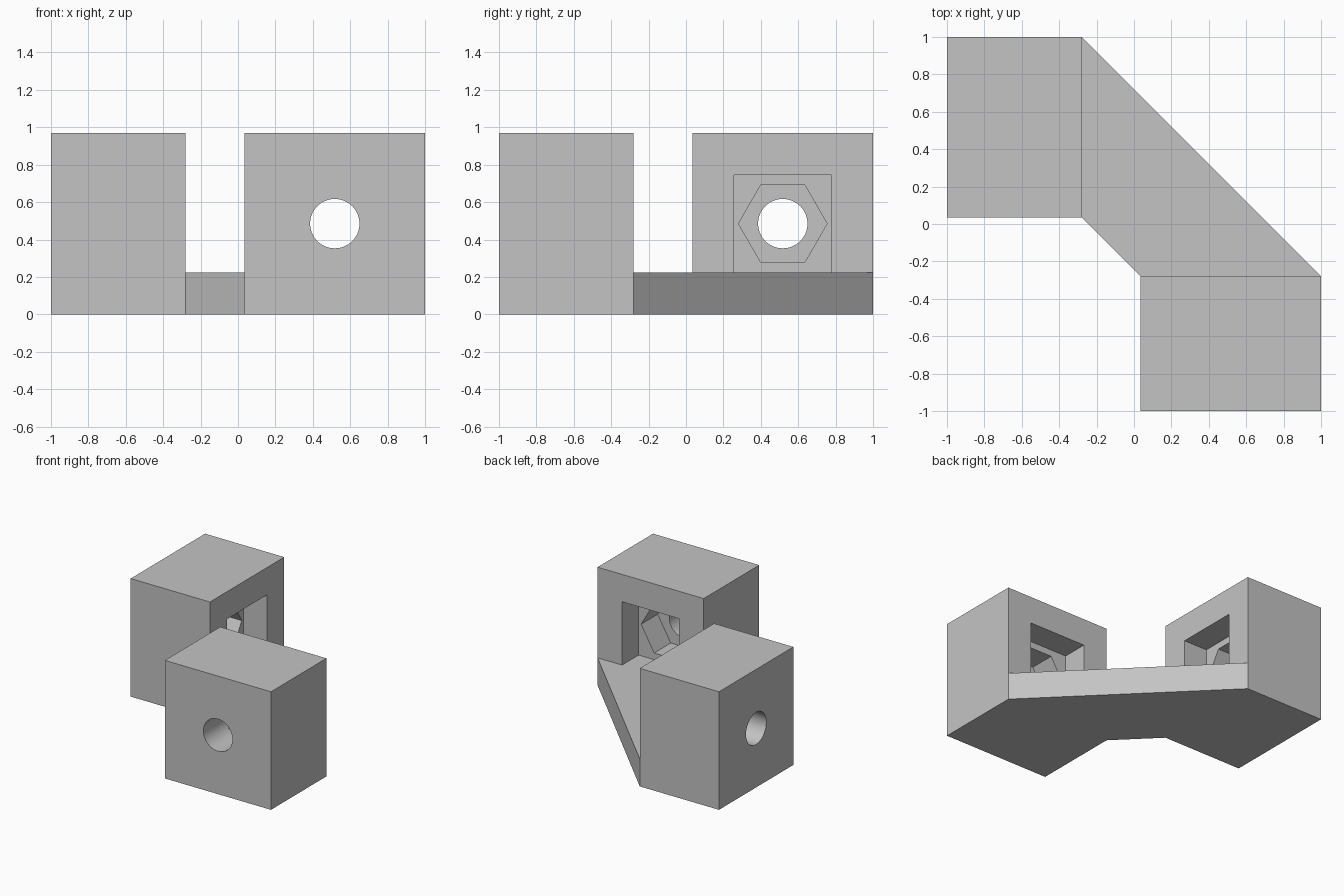
import bpy
import bmesh
from math import cos, sin, pi
from mathutils import Matrix, Vector

default = bpy.data.objects.get("Cube")
if default:
    bpy.data.objects.remove(default, do_unlink=True)

grey = bpy.data.materials.new("plain_grey")
grey.use_nodes = True
COLOUR = (0.55, 0.55, 0.55, 1)
grey.diffuse_color = COLOUR
grey.node_tree.nodes["Principled BSDF"].inputs["Base Color"].default_value = COLOUR

HEIGHT, WIDTH, DEPTH = 0.97, 0.965, 0.72
BASE = 0.225            # base plate thickness
FACE = -0.28            # plane of the pocketed block faces
MID = 1 - WIDTH / 2     # sideways centre of each block
BORE_Z = HEIGHT / 2


def prism(name, points, direction):
    """Extrude a closed outline of 3D points along a direction."""
    bm = bmesh.new()
    face = bm.faces.new([bm.verts.new(p) for p in points])
    ext = bmesh.ops.extrude_face_region(bm, geom=[face], use_keep_orig=True)
    verts = [g for g in ext["geom"] if isinstance(g, bmesh.types.BMVert)]
    bmesh.ops.translate(bm, verts=verts, vec=Vector(direction))
    bmesh.ops.recalc_face_normals(bm, faces=bm.faces)
    mesh = bpy.data.meshes.new(name)
    bm.to_mesh(mesh)
    bm.free()
    mesh.materials.append(grey)
    obj = bpy.data.objects.new(name, mesh)
    bpy.context.collection.objects.link(obj)
    return obj


def rectangle(x, half_width, z0, z1):
    w = half_width
    return [(x, -w, z0), (x, w, z0), (x, w, z1), (x, -w, z1)]


def ring(x, radius, sides):
    return [(x, radius * cos(2 * pi * i / sides),
             BORE_Z + radius * sin(2 * pi * i / sides)) for i in range(sides)]


def combine(target, tool, operation):
    """Apply a boolean and remove the tool."""
    tool.hide_render = True
    mod = target.modifiers.new(operation.lower(), 'BOOLEAN')
    mod.operation, mod.solver, mod.object = operation, 'EXACT', tool
    bpy.ops.object.select_all(action='DESELECT')
    bpy.context.view_layer.objects.active = target
    target.select_set(True)
    bpy.ops.object.modifier_apply(modifier=mod.name)
    bpy.data.objects.remove(tool, do_unlink=True)


def clamp_block(name, location, angle):
    """Block with a square pocket, a hexagonal nut seat and a through bore."""
    block = prism(name, rectangle(0, WIDTH / 2, 0, HEIGHT), (-DEPTH, 0, 0))
    pocket = rectangle(0.1, 0.26, BASE, HEIGHT - BASE)
    combine(block, prism("pocket_cutter", pocket, (-0.315, 0, 0)), 'DIFFERENCE')
    combine(block, prism("nut_cutter", ring(0.1, 0.237, 6), (-0.53, 0, 0)), 'DIFFERENCE')
    combine(block, prism("bore_cutter", ring(0.1, 0.132, 64), (-1, 0, 0)), 'DIFFERENCE')
    block.data.transform(Matrix.Translation(location) @ Matrix.Rotation(angle, 4, 'Z'))
    return block


# Two matching blocks facing the inner corner
bracket = clamp_block("corner_bracket", (FACE, MID, 0), 0)
front_block = clamp_block("front_block", (MID, FACE, 0), pi / 2)

# Diagonal base plate joining the blocks
inner = 1 - WIDTH
outline = [(FACE, 1, 0), (FACE, inner, 0), (inner, FACE, 0), (1, FACE, 0)]
base_plate = prism("base_plate", outline, (0, 0, BASE))

combine(bracket, base_plate, 'UNION')
combine(bracket, front_block, 'UNION')
bpy.ops.object.shade_smooth_by_angle(angle=pi / 6)
